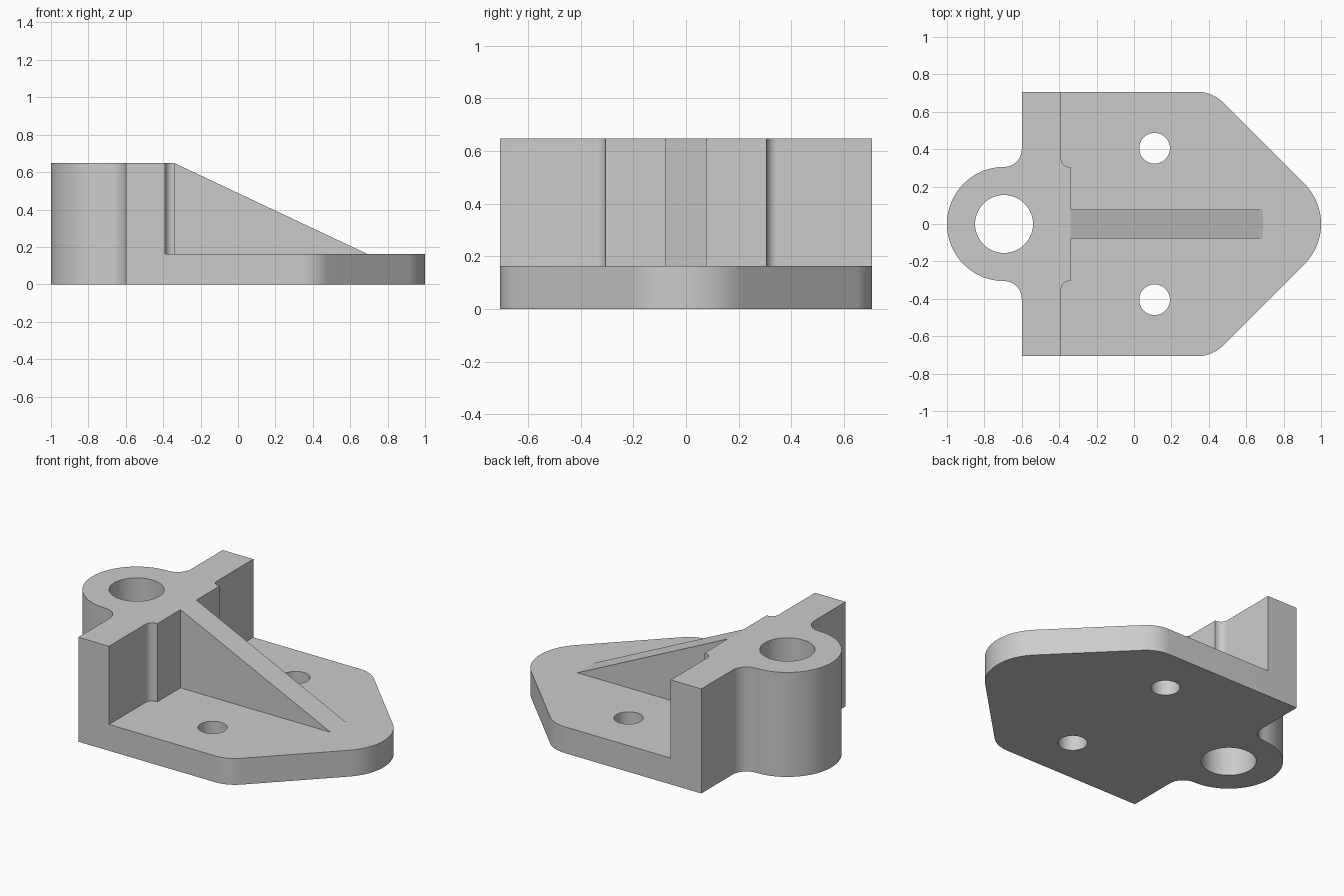
import bpy
from math import cos, sin, radians

if "Cube" in bpy.data.objects:
    bpy.data.objects.remove(bpy.data.objects["Cube"], do_unlink=True)

HALF = 0.707      # half width of plate and wall
BASE = 0.163      # plate thickness
TOP = 0.648       # wall height
BACK, FACE, PAD = -0.6, -0.39, -0.34
BOSS_X, BOSS_R = -0.695, 0.305

grey = bpy.data.materials.new("plain grey")
grey.use_nodes = True
grey.diffuse_color = (0.6, 0.6, 0.6, 1)
grey.node_tree.nodes["Principled BSDF"].inputs["Base Color"].default_value = (0.6, 0.6, 0.6, 1)


def arc(cx, cy, r, start, end, steps=12):
    angles = [radians(start + (end - start) * i / steps) for i in range(steps + 1)]
    return [(cx + r * cos(a), cy + r * sin(a)) for a in angles]


def mirrored(half):
    """Close an outline drawn on the +y side by mirroring it across y = 0."""
    return half + [(x, -y) for x, y in reversed(half) if abs(y) > 1e-5]


def prism(name, outline, low, high, place=lambda u, v, w: (u, v, w)):
    n = len(outline)
    verts = [place(u, v, w) for w in (low, high) for u, v in outline]
    faces = [tuple(reversed(range(n))), tuple(range(n, 2 * n))]
    faces += [(i, (i + 1) % n, (i + 1) % n + n, i + n) for i in range(n)]
    mesh = bpy.data.meshes.new(name)
    mesh.from_pydata(verts, [], faces)
    mesh.materials.append(grey)
    obj = bpy.data.objects.new(name, mesh)
    bpy.context.collection.objects.link(obj)
    # Make normals point outward whatever the outline direction
    import bmesh
    bm = bmesh.new()
    bm.from_mesh(mesh)
    bmesh.ops.recalc_face_normals(bm, faces=bm.faces)
    bm.to_mesh(mesh)
    bm.free()
    return obj


def combine(target, tool, operation):
    tool.hide_render = True
    mod = target.modifiers.new(tool.name, "BOOLEAN")
    mod.operation, mod.solver, mod.object = operation, "EXACT", tool
    bpy.context.view_layer.objects.active = target
    bpy.ops.object.modifier_apply(modifier=mod.name)
    bpy.data.objects.remove(tool, do_unlink=True)


# Boss outline flowing into the back of the wall through a fillet
boss_edge = arc(BOSS_X, 0, BOSS_R, 180, 90, 32)
boss_edge += arc(BOSS_X, BOSS_R + 0.095, 0.095, -90, 0)

# Base plate with rounded shoulders and a rounded nose
nose_x = 1 - BOSS_R
shoulder = 0.2
shoulder_x = nose_x + BOSS_R * 2 ** 0.5 - HALF - shoulder * (2 ** 0.5 - 1)
plate = boss_edge + [(BACK, HALF)]
plate += arc(shoulder_x, HALF - shoulder, shoulder, 90, 45)
plate += arc(nose_x, 0, BOSS_R, 45, 0, 16)
bracket = prism("mounting_bracket", mirrored(plate), 0, BASE)

# Upright wall with boss and a raised pad on its front face
wall = boss_edge + [(BACK, HALF), (FACE, HALF)]
wall += arc(FACE + 0.043, BOSS_R + 0.043, 0.043, 180, 270, 8) + [(PAD, BOSS_R)]
combine(bracket, prism("upright_wall", mirrored(wall), 0, TOP), "UNION")

# Triangular rib bracing the wall
rib = [(PAD - 0.05, BASE - 0.05), (0.69, BASE - 0.05), (0.69, BASE), (PAD, TOP), (PAD - 0.05, TOP)]
combine(bracket, prism("rib", rib, -0.078, 0.078, lambda u, v, w: (u, w, v)), "UNION")

# Boss bore and two bolt holes
for name, x, y, r in (("boss_bore", BOSS_X, 0, 0.155),
                      ("left_bolt_hole", 0.11, 0.405, 0.082),
                      ("right_bolt_hole", 0.11, -0.405, 0.082)):
    combine(bracket, prism(name, arc(x, y, r, 0, 360, 48)[:-1], -0.1, TOP + 0.1), "DIFFERENCE")

# Smooth the curved walls, keep the edges crisp
bpy.ops.object.select_all(action="DESELECT")
bracket.select_set(True)
bpy.context.view_layer.objects.active = bracket
bpy.ops.object.shade_smooth_by_angle(angle=radians(20))
